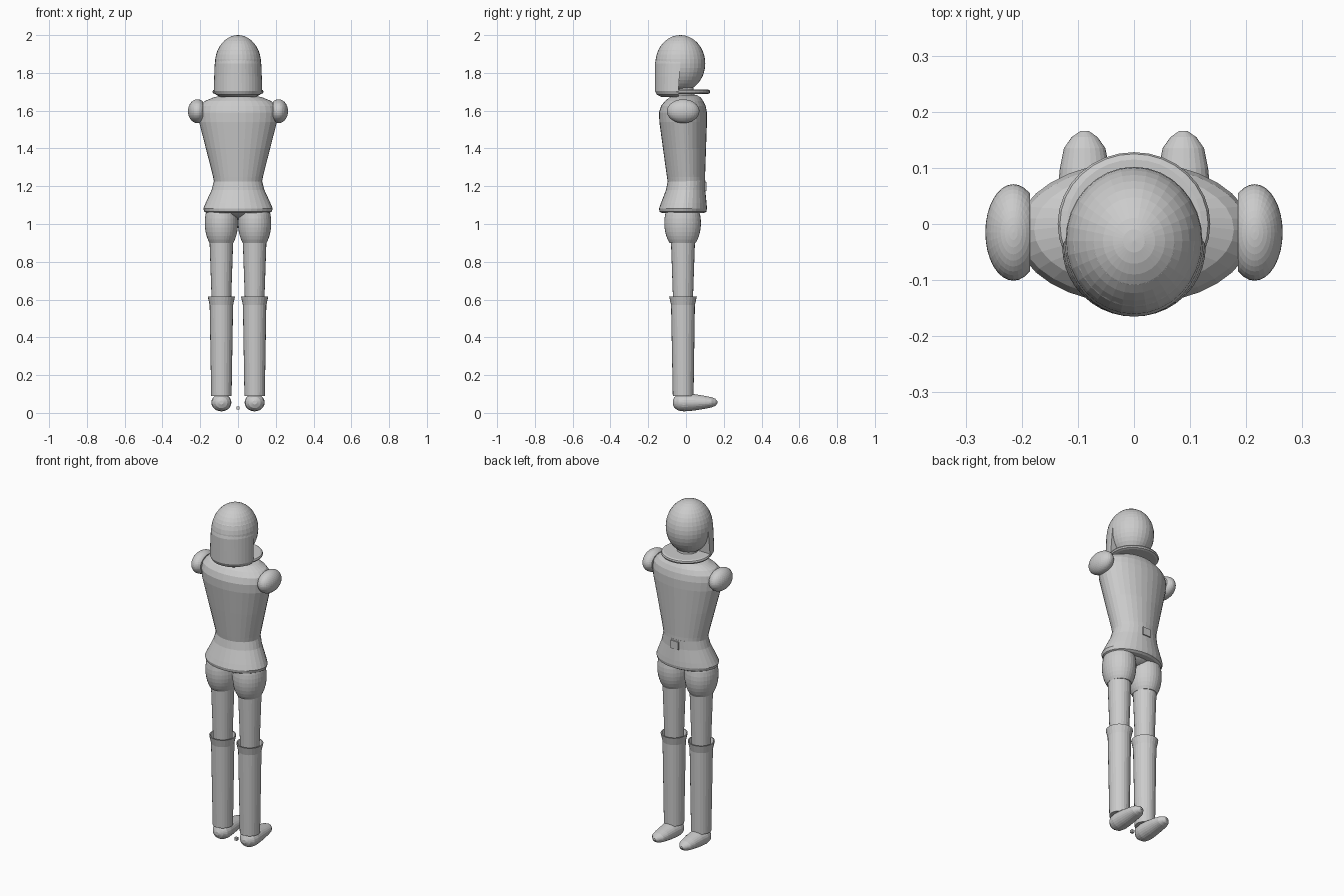
import bpy, bmesh, math
from mathutils import Matrix, Vector

cube = bpy.data.objects.get("Cube")
if cube:
    bpy.data.objects.remove(cube, do_unlink=True)

grey = bpy.data.materials.new("plain grey")
grey.use_nodes = True
grey.diffuse_color = (0.6, 0.6, 0.6, 1)
grey.node_tree.nodes["Principled BSDF"].inputs["Base Color"].default_value = (0.6, 0.6, 0.6, 1)


def finish(bm, name):
    bmesh.ops.recalc_face_normals(bm, faces=bm.faces)
    mesh = bpy.data.meshes.new(name)
    bm.to_mesh(mesh)
    bm.free()
    mesh.materials.append(grey)
    obj = bpy.data.objects.new(name, mesh)
    bpy.context.collection.objects.link(obj)
    return obj


def loft(name, rings, x=0, sides=32, start=0, sweep=math.tau, along_y=False):
    """Skin elliptical rings (offset, height, radius x, radius y) with end caps."""
    bm = bmesh.new()
    full = sweep == math.tau
    count = sides if full else sides + 1
    loops = []
    for off, h, rx, ry in rings:
        loop = []
        for i in range(count):
            a = start + sweep * i / sides
            u, v = rx * math.cos(a), off + ry * math.sin(a)
            loop.append(bm.verts.new((x + u, h, v) if along_y else (x + u, v, h)))
        loops.append(loop)
    for low, high in zip(loops, loops[1:]):
        for i in range(count):
            j = (i + 1) % count
            bm.faces.new((low[i], low[j], high[j], high[i]))
    bm.faces.new(loops[0])
    bm.faces.new(loops[-1])
    return finish(bm, name)


def ball(name, centre, radii, cut=None):
    """Ellipsoid, optionally trimmed by a plane (point, direction removed)."""
    bm = bmesh.new()
    bmesh.ops.create_uvsphere(bm, u_segments=32, v_segments=20, radius=1)
    bmesh.ops.transform(bm, matrix=Matrix.Translation(centre) @ Matrix.Diagonal((*radii, 1)),
                        verts=bm.verts)
    if cut:
        geom = bm.verts[:] + bm.edges[:] + bm.faces[:]
        bmesh.ops.bisect_plane(bm, geom=geom, plane_co=cut[0], plane_no=cut[1], clear_outer=True)
        bmesh.ops.holes_fill(bm, edges=[e for e in bm.edges if e.is_boundary])
    return finish(bm, name)


def box(name, centre, size):
    bm = bmesh.new()
    bmesh.ops.create_cube(bm, size=1)
    bmesh.ops.transform(bm, matrix=Matrix.Translation(centre) @ Matrix.Diagonal((*size, 1)),
                        verts=bm.verts)
    return finish(bm, name)


# Head, with hair hanging down the -y side
ball("head", (0, -0.03, 1.85), (0.122, 0.132, 0.15))
loft("hair", [(-0.04, 1.672, 0.09, 0.09), (-0.04, 1.685, 0.118, 0.115),
              (-0.04, 1.705, 0.128, 0.125), (-0.035, 1.78, 0.126, 0.13),
              (-0.03, 1.85, 0.123, 0.135), (-0.03, 1.92, 0.108, 0.117),
              (-0.03, 1.97, 0.073, 0.079), (-0.03, 1.998, 0.02, 0.02)],
     start=math.pi, sweep=math.pi, sides=20)
loft("neck", [(-0.01, 1.64, 0.06, 0.06), (-0.02, 1.76, 0.055, 0.055)])

# Flat round collar
loft("collar", [(0, 1.688, 0.12, 0.115), (0, 1.692, 0.132, 0.125), (0, 1.70, 0.136, 0.128),
                (0, 1.708, 0.132, 0.125), (0, 1.712, 0.12, 0.115)])

# Torso and flared tunic skirt
loft("torso", [(0.003, 1.21, 0.125, 0.098), (0, 1.25, 0.132, 0.101), (-0.008, 1.4, 0.17, 0.114),
               (-0.015, 1.54, 0.206, 0.126), (-0.016, 1.59, 0.21, 0.127),
               (-0.014, 1.625, 0.203, 0.118), (-0.01, 1.65, 0.178, 0.102),
               (-0.005, 1.67, 0.13, 0.083), (-0.002, 1.682, 0.08, 0.06)])
loft("tunic_skirt", [(-0.016, 1.058, 0.165, 0.112), (-0.016, 1.065, 0.178, 0.124),
                     (-0.016, 1.082, 0.184, 0.127), (-0.012, 1.11, 0.172, 0.121),
                     (-0.002, 1.18, 0.14, 0.104), (0.003, 1.23, 0.127, 0.099)])
ball("pelvis", (0, -0.016, 1.1), (0.15, 0.1, 0.07))
box("belt_buckle", (0, 0.102, 1.199), (0.05, 0.012, 0.046))

# Paired parts
for side, s in (("left", 1), ("right", -1)):
    x = s * 0.088
    ball(side + "_shoulder", (s * 0.215, -0.015, 1.597), (0.05, 0.086, 0.063),
         (Vector((s * 0.185, 0, 0)), Vector((-s, 0, 0))))
    ball(side + "_breeches", (x, -0.018, 1.005), (0.088, 0.097, 0.15),
         (Vector((0, 0, 0.9)), Vector((0, 0, -1))))
    loft(side + "_thigh", [(-0.016, 0.55, 0.05, 0.051), (-0.016, 0.92, 0.063, 0.064)], x, 24)
    loft(side + "_boot", [(-0.015, 0.09, 0.054, 0.055), (-0.016, 0.57, 0.062, 0.063),
                          (-0.016, 0.615, 0.072, 0.073), (-0.016, 0.615, 0.066, 0.067),
                          (-0.016, 0.58, 0.054, 0.055)], x, 24)
    # Foot pointing to +y
    loft(side + "_foot", [(0.055, -0.07, 0.012, 0.01), (0.055, -0.06, 0.032, 0.03),
                          (0.055, -0.04, 0.048, 0.043), (0.055, -0.01, 0.053, 0.047),
                          (0.056, 0.04, 0.05, 0.044), (0.056, 0.1, 0.044, 0.034),
                          (0.056, 0.135, 0.037, 0.027), (0.056, 0.155, 0.023, 0.019),
                          (0.056, 0.166, 0.007, 0.006)], x, 24, along_y=True)

# Small block between the feet
box("ground_block", (0, -0.015, 0.027), (0.016, 0.016, 0.016))
